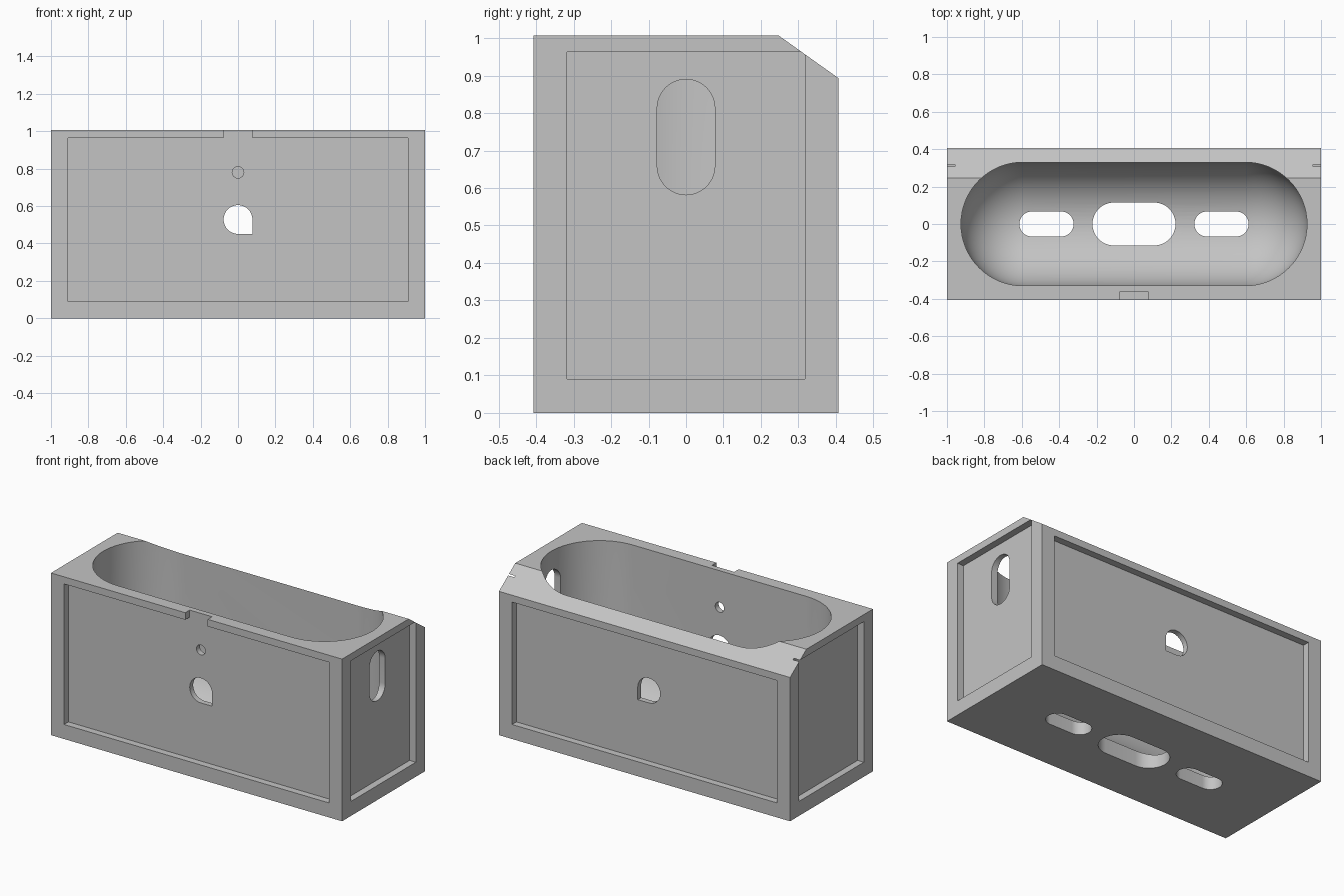
import bpy, bmesh, math

if "Cube" in bpy.data.objects:
    bpy.data.objects.remove(bpy.data.objects["Cube"])

HX, HY, TOP = 1.0, 0.407, 1.007      # outer half width, half depth, height
R, HALF = 0.33, 0.595                # cavity radius, half of its straight length
FLOOR = 0.075                        # floor thickness
DEPTH = 0.043                        # recess depth

grey = bpy.data.materials.new("grey")
grey.diffuse_color = (0.55, 0.55, 0.55, 1)
grey.use_nodes = True
grey.node_tree.nodes["Principled BSDF"].inputs["Base Color"].default_value = grey.diffuse_color


def loft(name, rings):
    """Closed solid through rings of equal point count."""
    bm = bmesh.new()
    vs = [[bm.verts.new(p) for p in ring] for ring in rings]
    n = len(vs[0])
    for a, b in zip(vs, vs[1:]):
        for i in range(n):
            j = (i + 1) % n
            bm.faces.new((a[i], a[j], b[j], b[i]))
    bm.faces.new(vs[0])
    bm.faces.new(vs[-1])
    bmesh.ops.recalc_face_normals(bm, faces=bm.faces)
    me = bpy.data.meshes.new(name)
    bm.to_mesh(me)
    bm.free()
    me.materials.append(grey)
    ob = bpy.data.objects.new(name, me)
    bpy.context.collection.objects.link(ob)
    return ob


def prism(name, pts, axis, lo, hi):
    """Extrude a 2D outline along the given axis."""
    place = {"x": lambda u, v, w: (w, u, v),
             "y": lambda u, v, w: (u, w, v),
             "z": lambda u, v, w: (u, v, w)}[axis]
    return loft(name, [[place(u, v, w) for u, v in pts] for w in (lo, hi)])


def arc(cx, cy, r, a0, a1, n):
    return [(cx + r * math.cos(math.radians(a0 + (a1 - a0) * i / n)),
             cy + r * math.sin(math.radians(a0 + (a1 - a0) * i / n))) for i in range(n + 1)]


def slot(cx, cy, half, r, n=24):
    """Stadium outline, long along the first coordinate."""
    return arc(cx + half, cy, r, -90, 90, n) + arc(cx - half, cy, r, 90, 270, n)


def rect(u0, u1, v0, v1):
    return [(u0, v0), (u1, v0), (u1, v1), (u0, v1)]


# Block with a chamfered rear top edge
body = prism("housing", [(-HY, 0), (HY, 0), (HY, 0.893), (0.247, TOP), (-HY, TOP)], "x", -HX, HX)

# Cavity: straight walls above a rounded capsule bottom
levels = [(R, TOP + 0.2)]
for i in range(24):
    a = math.radians(90 * i / 24)
    levels.append((R * math.cos(a), FLOOR + R - R * math.sin(a)))
levels.append((0.003, FLOOR))
cutters = [loft("cavity", [[(x, y, z) for x, y in slot(0, 0, HALF, r, 32)] for r, z in levels])]

# Front recess with the notch through its top rim
cutters.append(prism("front_recess", [
    (-0.91, 0.09), (0.91, 0.09), (0.91, 0.963), (0.077, 0.963),
    (0.077, 1.1), (-0.077, 1.1), (-0.077, 0.963), (-0.91, 0.963)], "y", -0.6, -HY + DEPTH))

# Rear and end recesses
cutters.append(prism("rear_recess", rect(-0.91, 0.91, 0.09, 0.85), "y", HY - DEPTH, 0.6))
for s in (-1, 1):
    cutters.append(prism("end_recess", rect(-0.317, 0.317, 0.09, 0.963), "x",
                         s * (HX - DEPTH), s * 1.2))

# Round hole with one square corner, through front and rear walls
cutters.append(prism("cable_hole", arc(0, 0.528, 0.077, 0, 270, 36) + [(0.077, 0.451)],
                     "y", -0.6, 0.6))
# Small front hole
cutters.append(prism("pin_hole", arc(0, 0.78, 0.031, 0, 345, 23), "y", -0.6, -0.1))
# Upright slot in the right end
cutters.append(prism("end_slot", [(-v, u) for u, v in slot(0.736, 0, 0.077, 0.077)],
                     "x", 0.7, 1.2))
# Floor slots
for cx, half, r in ((-0.468, 0.078, 0.067), (0, 0.107, 0.115), (0.468, 0.078, 0.067)):
    cutters.append(prism("floor_slot", slot(cx, 0, half, r), "z", -0.2, 0.3))

# Cut everything, then smooth the curved faces
bpy.ops.object.select_all(action="DESELECT")
bpy.context.view_layer.objects.active = body
body.select_set(True)
for c in cutters:
    m = body.modifiers.new("cut", "BOOLEAN")
    m.operation, m.solver, m.object = "DIFFERENCE", "EXACT", c
    bpy.ops.object.modifier_apply(modifier=m.name)
    bpy.data.objects.remove(c)
bpy.ops.object.shade_smooth_by_angle(angle=math.radians(25))
